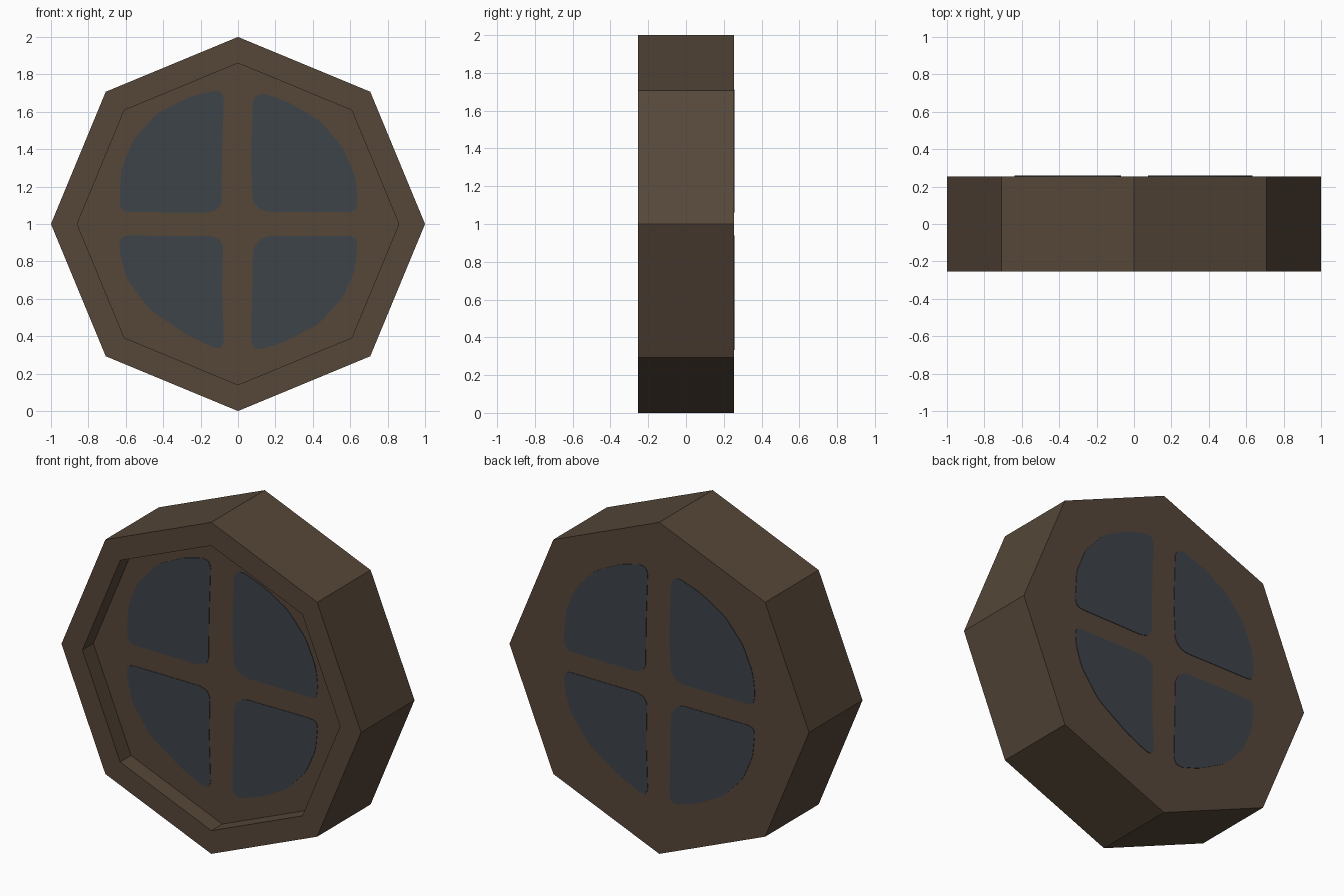
import bpy, bmesh, math

if "Cube" in bpy.data.objects:
    bpy.data.objects.remove(bpy.data.objects["Cube"])

def srgb(r, g, b):
    return [((c / 255 + 0.055) / 1.055) ** 2.4 for c in (r, g, b)] + [1]

def material(name, rgb):
    m = bpy.data.materials.new(name)
    m.diffuse_color = srgb(*rgb)
    m.use_nodes = True
    m.node_tree.nodes["Principled BSDF"].inputs["Base Color"].default_value = m.diffuse_color
    return m

wood = material("dark_brown_wood", (86, 71, 57))
glass = material("slate_blue_glass", (61, 67, 73))

HALF = 0.255      # half depth of the frame
FLOOR = -0.151    # recessed front panel
CENTRE = 1.0

def finish(bm, name, mat):
    bmesh.ops.recalc_face_normals(bm, faces=bm.faces)
    mesh = bpy.data.meshes.new(name)
    bm.to_mesh(mesh)
    bm.free()
    mesh.materials.append(mat)
    ob = bpy.data.objects.new(name, mesh)
    bpy.context.collection.objects.link(ob)
    return ob

# Octagonal frame: back, outer wall, front rim, recess wall, recess floor
bm = bmesh.new()
rings = []
for radius, y in ((1, HALF), (1, -HALF), (0.86, -HALF), (0.86, FLOOR)):
    rings.append([bm.verts.new((radius * math.cos(k * math.pi / 4), y,
                                CENTRE + radius * math.sin(k * math.pi / 4)))
                  for k in range(8)])
for a, b in zip(rings, rings[1:]):
    for k in range(8):
        n = (k + 1) % 8
        bm.faces.new((a[k], a[n], b[n], b[k]))
bm.faces.new(rings[0])
bm.faces.new(rings[-1])
finish(bm, "octagon_window_frame", wood)

# Hand-painted pane outlines (x, z) seen from the front
panes = {
    "upper_right": [(.08, 1.68), (.13, 1.70), (.28, 1.647), (.44, 1.55), (.56, 1.41),
                    (.625, 1.26), (.64, 1.155), (.635, 1.08), (.61, 1.065),
                    (.14, 1.065), (.08, 1.11), (.07, 1.34)],
    "upper_left": [(-.075, 1.69), (-.11, 1.717), (-.257, 1.68), (-.43, 1.594),
                   (-.56, 1.45), (-.625, 1.29), (-.635, 1.10), (-.61, 1.065),
                   (-.15, 1.06), (-.09, 1.09), (-.085, 1.40)],
    "lower_left": [(-.635, .915), (-.61, .938), (-.125, .935), (-.08, .90), (-.085, .647),
                   (-.075, .35), (-.11, .33), (-.27, .406), (-.47, .54), (-.59, .70),
                   (-.63, .834)],
    "lower_right": [(.08, .877), (.14, .936), (.615, .936), (.64, .91), (.625, .754),
                    (.56, .604), (.43, .465), (.25, .37), (.107, .326), (.07, .353),
                    (.075, .594)],
}

def rounded(pts):
    """Soften an outline by cutting each corner twice, capped to short bevels."""
    for reach in (0.02, 0.008):
        out = []
        for i, p in enumerate(pts):
            for q in (pts[i - 1], pts[(i + 1) % len(pts)]):
                d = math.dist(p, q)
                t = min(reach, d * 0.3) / d
                out.append((p[0] + (q[0] - p[0]) * t, p[1] + (q[1] - p[1]) * t))
        pts = out
    return pts

def pane(name, outline, y, out_dir):
    """Thin plate lying on the panel at y, facing out_dir; the back is turned about z."""
    bm = bmesh.new()
    base = [bm.verts.new((-x * out_dir, y - 0.002 * out_dir, z)) for x, z in outline]
    face = bm.faces.new(base)
    new = bmesh.ops.extrude_face_region(bm, geom=[face])["geom"]
    verts = [v for v in new if isinstance(v, bmesh.types.BMVert)]
    bmesh.ops.translate(bm, verts=verts, vec=(0, 0.005 * out_dir, 0))
    finish(bm, name, glass)

# Four panes on each side
for key, pts in panes.items():
    outline = rounded(pts)
    pane("front_pane_" + key, outline, FLOOR, -1)
    pane("back_pane_" + key, outline, HALF, 1)
